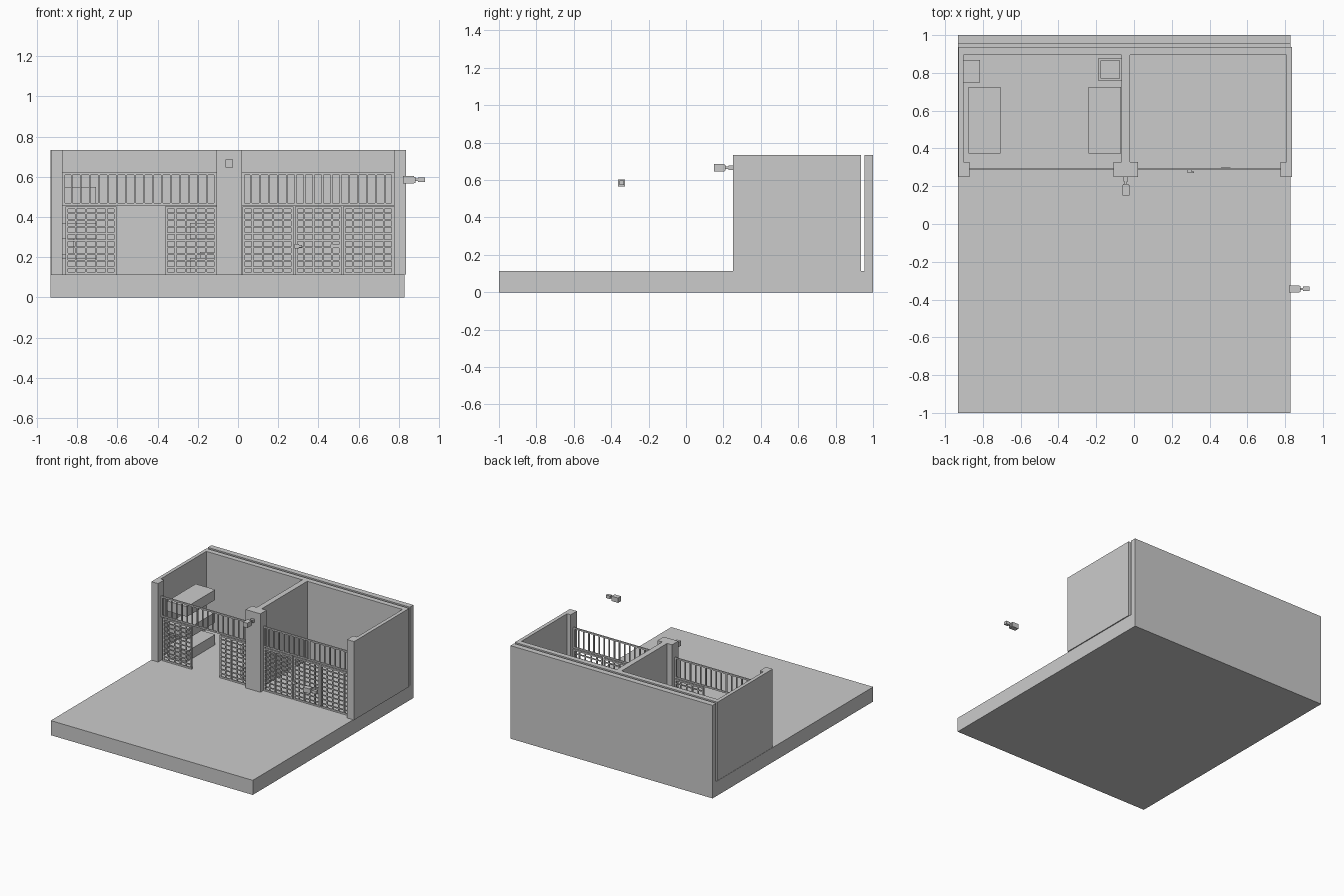
import bpy, bmesh
from mathutils import Vector

if "Cube" in bpy.data.objects:
    bpy.data.objects.remove(bpy.data.objects["Cube"])


def add_box(bm, x0, x1, y0, y1, z0, z1):
    verts = bmesh.ops.create_cube(bm, size=1)["verts"]
    for v in verts:
        v.co = Vector((x0 if v.co.x < 0 else x1,
                       y0 if v.co.y < 0 else y1,
                       z0 if v.co.z < 0 else z1))


def build(name, *boxes):
    bm = bmesh.new()
    for b in boxes:
        add_box(bm, *b)
    mesh = bpy.data.meshes.new(name)
    bm.to_mesh(mesh)
    bm.free()
    ob = bpy.data.objects.new(name, mesh)
    bpy.context.collection.objects.link(ob)
    return ob


FLOOR, TOP, GRID_Y = 0.115, 0.733, 0.291

# Floor slab and outer back wall
build("floor_slab", (-0.932, 0.829, -1, 1, 0, FLOOR))
build("outer_back_wall", (-0.932, 0.829, 0.955, 1, FLOOR, TOP))


# Cell walls and pillars: one extruded E-shaped outline
def prism(name, outline, z0, z1):
    bm = bmesh.new()
    face = bm.faces.new([bm.verts.new((x, y, z0)) for x, y in outline])
    ext = bmesh.ops.extrude_face_region(bm, geom=[face])["geom"]
    bmesh.ops.translate(bm, vec=(0, 0, z1 - z0),
                        verts=[v for v in ext if isinstance(v, bmesh.types.BMVert)])
    bmesh.ops.recalc_face_normals(bm, faces=bm.faces)
    mesh = bpy.data.meshes.new(name)
    bm.to_mesh(mesh)
    bm.free()
    ob = bpy.data.objects.new(name, mesh)
    bpy.context.collection.objects.link(ob)


prism("cell_walls", [
    (-0.93, 0.25), (-0.872, 0.25), (-0.872, 0.327), (-0.902, 0.327), (-0.902, 0.894),
    (-0.065, 0.894), (-0.065, 0.327), (-0.108, 0.327), (-0.108, 0.25), (0.02, 0.25),
    (0.02, 0.327), (-0.022, 0.327), (-0.022, 0.894), (0.808, 0.894), (0.808, 0.327),
    (0.776, 0.327), (0.776, 0.25), (0.837, 0.25), (0.837, 0.936), (-0.93, 0.936)], FLOOR, TOP)


# Framed lattice of square bars
def lattice(name, x0, x1, z0, z1, cols, rows, t=0.009, frame=0.012):
    ya, yb = GRID_Y - 0.005, GRID_Y + 0.005
    boxes = [(x0, x1, ya, yb, z0, z0 + frame), (x0, x1, ya, yb, z1 - frame, z1),
             (x0, x0 + frame, ya, yb, z0, z1), (x1 - frame, x1, ya, yb, z0, z1)]
    for i in range(1, cols):
        x = x0 + (x1 - x0) * i / cols
        boxes.append((x - t / 2, x + t / 2, ya + 0.001, yb - 0.001, z0, z1))
    for j in range(1, rows):
        z = z0 + (z1 - z0) * j / rows
        boxes.append((x0, x1, ya + 0.002, yb - 0.002, z - t / 2, z + t / 2))
    return build(name, *boxes)


# Upper bar bands over each cell front
lattice("left_upper_bars", -0.872, -0.108, 0.458, 0.622, 17, 1)
lattice("right_upper_bars", 0.02, 0.776, 0.458, 0.622, 17, 1)

# Lower mesh panels; the left doorway is left open
for name, x0, x1 in [("left_panel_a", -0.858, -0.604), ("left_panel_b", -0.362, -0.108),
                     ("right_panel_a", 0.022, 0.276), ("right_door", 0.284, 0.514),
                     ("right_panel_b", 0.522, 0.776)]:
    lattice(name, x0, x1, FLOOR, 0.452, 5, 10)

# Door lock and hinge plate
build("door_lock", (0.282, 0.304, 0.271, 0.286, 0.243, 0.266),
      (0.300, 0.318, 0.271, 0.279, 0.249, 0.260))
build("door_hinge", (0.46, 0.51, 0.293, 0.300, 0.245, 0.262))

# Bunk slabs
for i, z in enumerate((FLOOR, 0.29, 0.468)):
    build("left_bunk_%d" % i, (-0.876, -0.706, 0.373, 0.725, z, z + 0.08))
for i, z in enumerate((FLOOR, 0.29)):
    build("right_bunk_%d" % i, (-0.24, -0.07, 0.373, 0.725, z, z + 0.08))

# Wall shelf and open basin in the back corners
build("corner_shelf", (-0.902, -0.815, 0.75, 0.867, 0.21, 0.29))
bx0, bx1, by0, by1, rim = -0.188, -0.066, 0.757, 0.878, 0.012
build("basin",
      (bx0, bx1, by0, by1, FLOOR, 0.17),
      (bx0, bx0 + rim, by0, by1, 0.17, 0.225), (bx1 - rim, bx1, by0, by1, 0.17, 0.225),
      (bx0 + rim, bx1 - rim, by0, by0 + rim, 0.17, 0.225),
      (bx0 + rim, bx1 - rim, by1 - rim, by1, 0.17, 0.225))


# Security cameras: body, lens hood, neck and mount, along local +y
def camera_unit(name, loc, rot):
    ob = build(name,
               (-0.019, 0.019, 0, 0.056, -0.019, 0.019),
               (-0.015, 0.015, 0.056, 0.062, -0.015, 0.015),
               (-0.006, 0.006, 0.062, 0.078, -0.006, 0.006),
               (-0.012, 0.012, 0.076, 0.11, -0.012, 0.012))
    ob.location = loc
    ob.rotation_euler.z = rot


camera_unit("pillar_camera", (-0.043, 0.15, 0.666), 0)
camera_unit("side_camera", (0.82, -0.344, 0.585), -1.5708)
